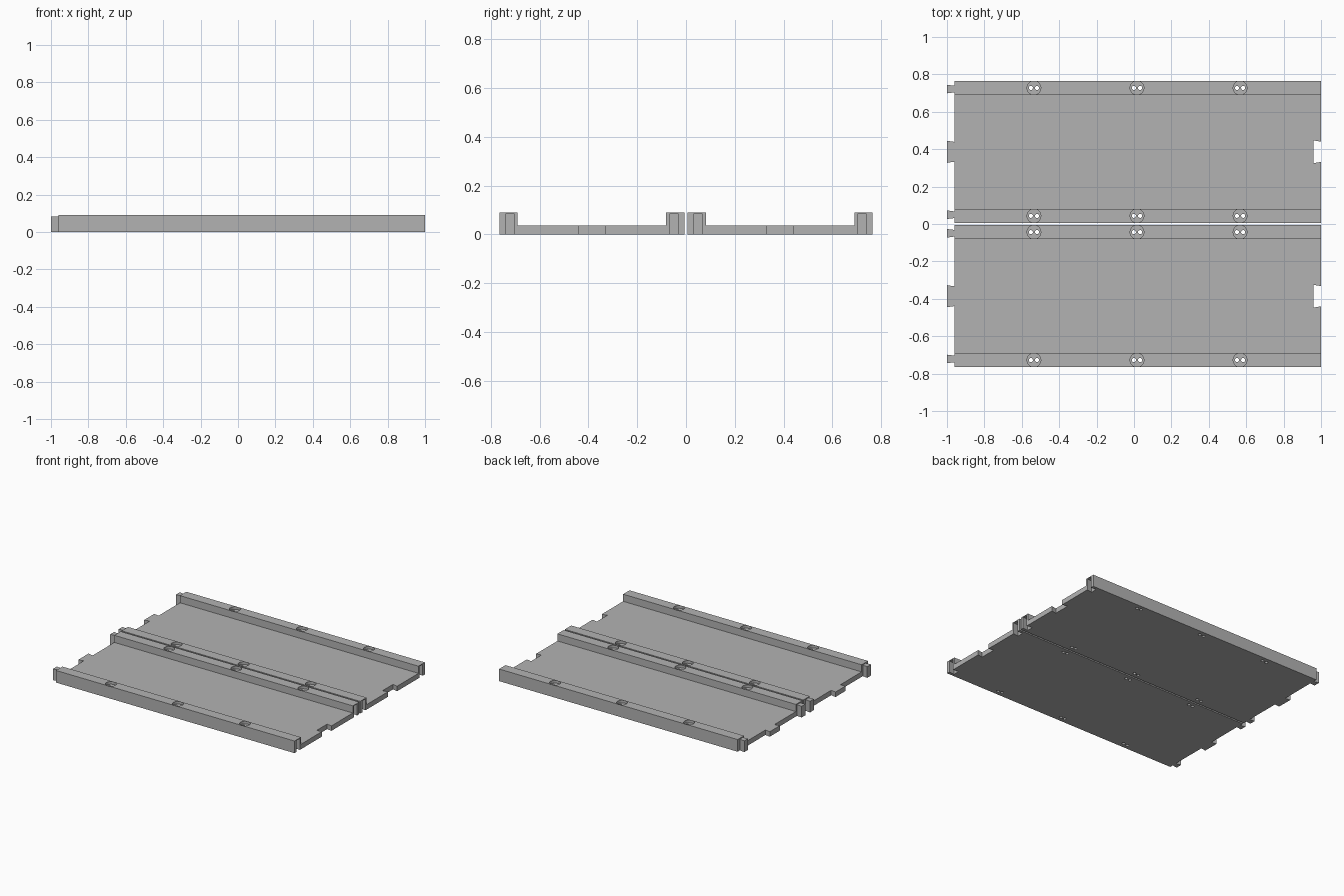
import bpy, bmesh, math

if "Cube" in bpy.data.objects:
    bpy.data.objects.remove(bpy.data.objects["Cube"])

grey = bpy.data.materials.new("light grey")
grey.diffuse_color = (0.45, 0.45, 0.45, 1)
grey.use_nodes = True
grey.node_tree.nodes["Principled BSDF"].inputs["Base Color"].default_value = grey.diffuse_color

X0, X1, TAB = -0.96, 1.0, 0.04          # body ends and tab length
Y_IN, Y_OUT, RAIL = 0.006, 0.765, 0.075  # tray edges and rail width
FLOOR, TOP = 0.037, 0.09                # floor and rail heights


def prism(name, pts, z0, z1):
    """Extrude an outline in x, y from z0 to z1."""
    bm = bmesh.new()
    low = [bm.verts.new((x, y, z0)) for x, y in pts]
    high = [bm.verts.new((x, y, z1)) for x, y in pts]
    bm.faces.new(low)
    bm.faces.new(high)
    n = len(pts)
    for i in range(n):
        j = (i + 1) % n
        bm.faces.new((low[i], low[j], high[j], high[i]))
    bmesh.ops.recalc_face_normals(bm, faces=bm.faces)
    me = bpy.data.meshes.new(name)
    bm.to_mesh(me)
    bm.free()
    me.materials.append(grey)
    ob = bpy.data.objects.new(name, me)
    bpy.context.collection.objects.link(ob)
    return ob


def box(name, x0, x1, y0, y1, z0, z1):
    return prism(name, [(x0, y0), (x1, y0), (x1, y1), (x0, y1)], z0, z1)


def dovetail(name, x0, x1, yc, wide, narrow, z0, z1):
    """Wedge that is wide at x0 and narrow at x1."""
    return prism(name, [(x0, yc - wide), (x1, yc - narrow),
                        (x1, yc + narrow), (x0, yc + wide)], z0, z1)


def disc(name, x, y, r, n, z0, z1):
    return prism(name, [(x + r * math.cos(2 * math.pi * i / n),
                         y + r * math.sin(2 * math.pi * i / n)) for i in range(n)], z0, z1)


def combine(ob, other, op):
    mod = ob.modifiers.new("join", "BOOLEAN")
    mod.operation, mod.solver, mod.object = op, "EXACT", other
    bpy.context.view_layer.objects.active = ob
    bpy.ops.object.modifier_apply(modifier=mod.name)
    bpy.data.objects.remove(other)


def tray(name, s):
    """One tray on the side s of the middle line."""
    ya, yb = sorted((s * Y_IN, s * Y_OUT))
    body = box(name, X0, X1, ya, yb, 0, TOP)
    # channel between the rails
    combine(body, box("channel", X0 - 1, X1 + 1, ya + RAIL, yb - RAIL, FLOOR, 1), "DIFFERENCE")
    # floor tab and matching notch
    yc = s * 0.386
    combine(body, dovetail("floor_tab", X0 - TAB, X0 + 0.005, yc, 0.059, 0.052, 0, FLOOR), "UNION")
    combine(body, dovetail("floor_notch", X1 - TAB, X1 + 0.005, yc, 0.061, 0.053, -0.1, 0.06), "DIFFERENCE")
    for edge, inward in ((Y_IN, 1), (Y_OUT, -1)):
        # rail tab and its socket, open below and at the end
        yt = s * (edge + inward * 0.0435)
        combine(body, dovetail("rail_tab", X0 - TAB, X0 + 0.005, yt, 0.023, 0.017, 0, 0.083), "UNION")
        combine(body, dovetail("socket", X1 - TAB - 0.003, X1 + 0.005, yt, 0.024, 0.018, -0.1, 0.085), "DIFFERENCE")
        # round recesses with paired through holes
        yr = s * (edge + inward * RAIL / 2)
        for xr in (-0.535, 0.016, 0.567):
            combine(body, disc("recess", xr, yr, 0.0368, 32, TOP - 0.02, 0.2), "DIFFERENCE")
            for dx in (-0.0165, 0.0165):
                combine(body, disc("hole", xr + dx, yr, 0.011, 20, -0.1, 0.2), "DIFFERENCE")
    return body


tray("back_tray", 1)
tray("front_tray", -1)
